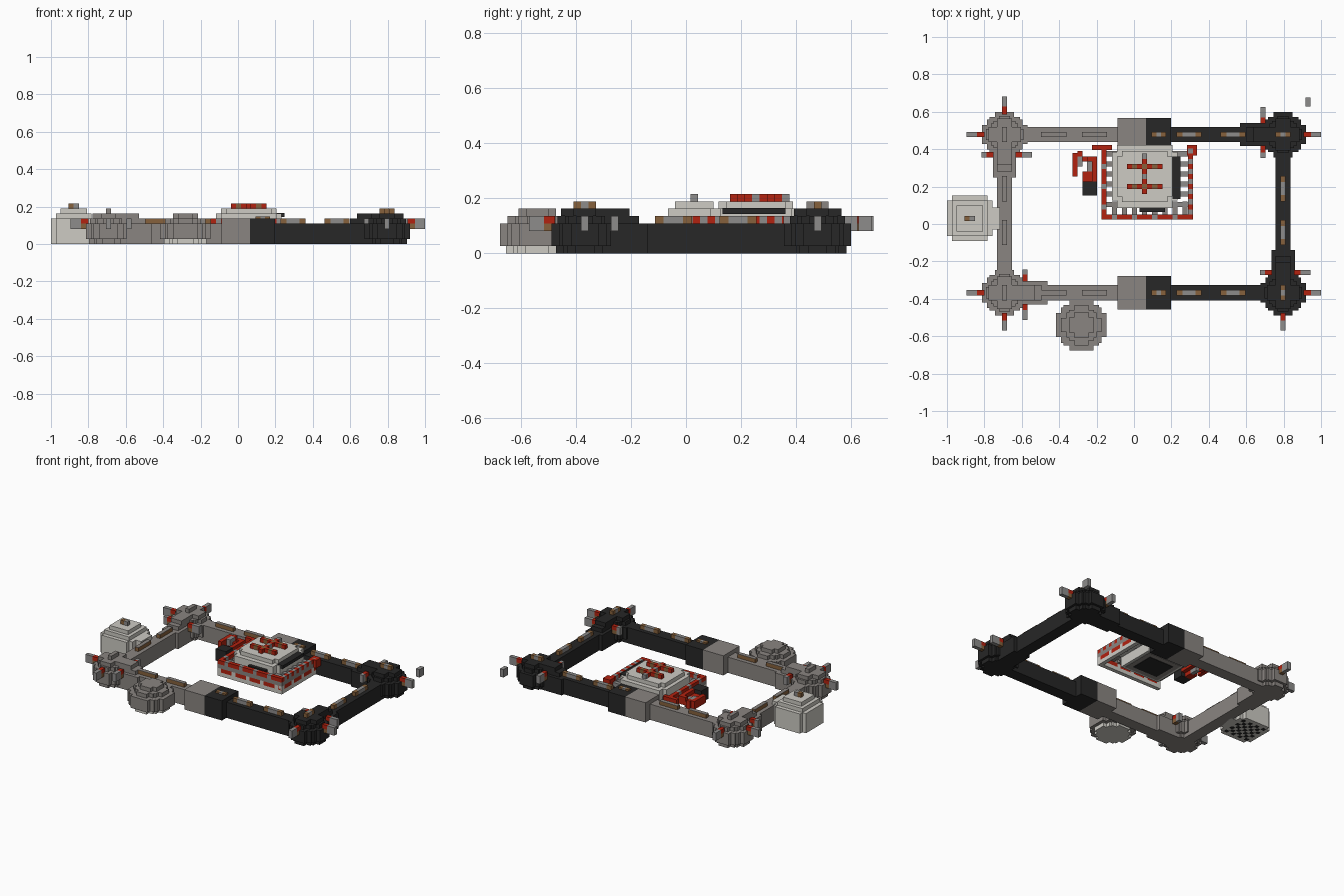
import bpy, bmesh

cube = bpy.data.objects.get("Cube")
if cube:
    bpy.data.objects.remove(cube, do_unlink=True)

V = 2 / 74  # edge of one small block

COLOURS = {
    "stone": (0.255, 0.235, 0.22), "pale": (0.61, 0.595, 0.55),
    "dark": (0.02, 0.02, 0.02), "red": (0.45, 0.016, 0.005),
    "brown": (0.24, 0.12, 0.045), "steel": (0.27, 0.265, 0.26),
}
NAMES = list(COLOURS)
MATS = []
for key, rgb in COLOURS.items():
    m = bpy.data.materials.new(key)
    m.use_nodes = True
    m.diffuse_color = (*rgb, 1)
    m.node_tree.nodes["Principled BSDF"].inputs["Base Color"].default_value = (*rgb, 1)
    MATS.append(m)


def slab(colour, outline, z0, z1):
    return colour, outline, z0, z1


def block(colour, x0, x1, y0, y1, z0, z1):
    return slab(colour, [(x0, y0), (x1, y0), (x1, y1), (x0, y1)], z0, z1)


def stepped(colour, steps, z0, z1):
    """Stepped round plate; steps are half sizes, widest first."""
    q = []
    for i, (hx, hy) in enumerate(steps):
        if i:
            q.append((hx, steps[i - 1][1]))
        q.append((hx, hy))
    pts = q + [(-x, y) for x, y in reversed(q)]
    pts += [(-x, -y) for x, y in q] + [(x, -y) for x, y in reversed(q)]
    return slab(colour, pts, z0, z1)


def disc(r):
    return [(r, r - 2.6), (r - 1, r - 1.5), (r - 1.5, r - 1), (r - 2.6, r)]


def part(name, slabs, origin=(0, 0), turn=0):
    """One object from slabs, turned by quarter turns and moved; sizes in blocks."""
    bm = bmesh.new()
    for colour, outline, z0, z1 in slabs:
        ring = []
        for x, y in outline:
            for _ in range(turn):
                x, y = -y, x
            ring.append(((x + origin[0]) * V, (y + origin[1]) * V))
        low = [bm.verts.new((x, y, z0 * V)) for x, y in ring]
        high = [bm.verts.new((x, y, z1 * V)) for x, y in ring]
        faces = [bm.faces.new(low[::-1]), bm.faces.new(high)]
        for i in range(len(ring)):
            j = (i + 1) % len(ring)
            faces.append(bm.faces.new((low[i], low[j], high[j], high[i])))
        for f in faces:
            f.material_index = NAMES.index(colour)
    bmesh.ops.recalc_face_normals(bm, faces=bm.faces)
    me = bpy.data.meshes.new(name)
    bm.to_mesh(me)
    bm.free()
    for m in MATS:
        me.materials.append(m)
    ob = bpy.data.objects.new(name, me)
    bpy.context.collection.objects.link(ob)


XL, XR, YF, YB, SPLIT = -25.6, 29.5, -13.6, 17.7, 2.4

# Frame beams
part("left_beam", [block("stone", XL - 1.5, XL + 1.5, YF, YB, 0, 4)])
part("right_beam", [block("dark", XR - 1.5, XR + 1.5, YF, YB, 0, 4)])
for side, y in (("front", YF), ("back", YB)):
    part(side + "_beam", [block("stone", XL, SPLIT, y - 1.5, y + 1.5, 0, 4),
                          block("dark", SPLIT, XR, y - 1.5, y + 1.5, 0, 4)])
    # Collar where the two colours meet
    part(side + "_collar", [block("stone", -3.3, SPLIT, y - 3.3, y + 3.3, 0, 5),
                            block("dark", SPLIT, 7.3, y - 3.3, y + 3.3, 0, 5)])
    part(side + "_collar_stud", [block("brown", 3.5, 4.5, y - .5, y + .5, 5, 5.4),
                                 block("steel", 4.5, 5.3, y - .5, y + .5, 5, 5.4),
                                 block("brown", 5.3, 6.3, y - .5, y + .5, 5, 5.4)])


# Bars along the beam tops
def bar(name, origin, turn):
    part(name, [block("brown", -2.5, -1.3, -.5, .5, 4, 5),
                block("brown", 1.3, 2.5, -.5, .5, 4, 5),
                block("steel", -1.3, 1.3, -.5, .5, 4, 5)], origin, turn)


def plain_bar(name, origin, turn):
    part(name, [block("brown", -2.5, 2.5, -.5, .5, 4, 4.9),
                block("stone", -2.5, 2.5, -.5, .5, 4.9, 5)], origin, turn)


for y in (YF, YB):
    for x in (10.9, 19.6):
        bar("right_beam_bar", (x, y), 0)
    for x in (-15.9, -7.8):
        plain_bar("left_beam_bar", (x, y), 0)
for y in (-1.7, 7):
    bar("side_beam_bar", (XR, y), 1)
    plain_bar("side_beam_bar", (XL, y), 1)


# Corner towers: one module turned round the frame
def post(x0, x1, x2, y):
    """Side post: red and brown root from x0 to x1, steel tip to x2."""
    (a, b), (c, d) = sorted((x0, x1)), sorted((x1, x2))
    return [block("brown", a, b, y - .5, y + .5, 3, 4),
            block("red", a, b, y - .5, y + .5, 4, 5),
            block("steel", c, d, y - .5, y + .5, 3, 5)]


def tower(name, origin, turn, colour, main_post=True, flip=1):
    s = [stepped(colour, disc(3.9), 0, 1), stepped(colour, disc(4.5), 1, 4),
         stepped(colour, disc(3.7), 4, 5),
         stepped(colour, [(3.2, 1.5), (1.5, 3.2)], 5, 6),
         block(colour, -2.3, 2.3, -8.5, 0, 0, 4),
         block(colour, -1.5, 1.5, -7.3, 0, 4, 5),
         block(colour, -1.5, 1.5, -6, 0, 5, 6)]
    s += post(-2.2 * flip, -3.4 * flip, -5.4 * flip, -4)
    s += post(2.2 * flip, 3.6 * flip, 4.6 * flip, -4)
    part(name, s, origin, turn)
    part(name + "_end_post", [(c, [(-y, x) for x, y in o][::-1], a, b)
                              for c, o, a, b in post(4, 5.5, 7.5, 0)], origin, turn)
    if main_post:
        part(name + "_side_post", post(-4, -5.5, -7.5, 0), origin, turn)


def crest(name, origin, turn, ends, middle):
    part(name, [block(ends, -.5, .5, -1.5, -.5, 6, 7), block(ends, -.5, .5, .5, 1.5, 6, 7),
                block(middle, -.5, .5, -.5, .5, 6, 7)], origin, turn)


tower("back_left_tower", (XL, YB), 0, "stone", flip=-1)
tower("front_left_tower", (XL, YF), 1, "stone")
tower("front_right_tower", (XR, YF), 2, "dark")
tower("back_right_tower", (XR, YB), 3, "dark", main_post=False)
crest("back_left_crest", (XL, YB), 0, "stone", "stone")
crest("front_left_crest", (XL, YF), 0, "stone", "stone")
crest("front_right_crest", (XR, YF), 0, "brown", "steel")
crest("back_right_crest", (XR, YB), 1, "brown", "steel")
part("loose_post", [block("steel", XR + 4.4, XR + 5.4, 23.2, 25, 3, 5)])

# Pale domed hut on the left beam, with a pierced floor
HUT = (-32.5, 1.1)
part("hut", [stepped("pale", [(4.5, 3.5), (3.5, 4.5)], 0, 5),
             block("pale", -3.5, 3.5, -3.5, 3.5, 5, 6),
             block("pale", -2.6, 2.6, -2.6, 2.6, 6, 7),
             block("brown", -1, 0, -.5, .5, 7, 8), block("steel", 0, 1, -.5, .5, 7, 8),
             block("pale", 4.5, 6, -2.2, 2.2, 0, 5)], HUT)
part("hut_floor_grille", [block("dark", x - .5, x + .5, y - .5, y + .5, -.01, .1)
                          for x in range(-3, 4) for y in range(-3, 4) if (x + y) % 2 == 0],
     HUT)

# Round drum in front
part("drum", [stepped("pale", disc(4.2), 0, 1), stepped("stone", disc(5), 1, 4),
              stepped("stone", disc(4), 4, 5),
              stepped("stone", [(2.5, 1.5), (1.5, 2.5)], 5, 6)], (-10.4, -20))

# Central platform
C = (2.1, 9.4)
part("platform", [block("pale", -5.5, 5.5, -5, 5, .5, 6),
                  stepped("pale", [(6.5, 4.8), (5.5, 6.2)], 3, 6),
                  stepped("pale", [(5.5, 4), (4.5, 5)], 6, 7),
                  block("stone", -4.8, 4.8, -4.3, 4.3, .4, .5),
                  block("dark", -3.5, 3.5, -3, 3, .3, .4)], C)
part("platform_side_panels", [block("dark", 5.5, 7.1, -4.5, 4, 5.3, 6.1),
                              block("dark", -1, 4, -7, -6, 4, 5)], C)
lights = [block("red" if i % 2 else "brown", i - .5, i + .5, y - .5, y + .5, 7, 8)
          for y in (-2, 2) for i in range(-3, 4)]
lights += [block("red" if j % 2 else "steel", -.5, .5, j - .5, j + .5, 7, 8)
           for j in range(-3, 5) if abs(j) != 2]
part("platform_lights", lights, C)


# Banded wall round the platform
def wall(name, count, origin, turn, low=True, gap=4):
    bands = [block("steel" if i % gap == gap // 2 else "red", i, i + 1, 0, 1, 4, 5)
             for i in range(count)]
    bands.append(block("stone", 0, count, 0, 1, 3, 4))
    if low:
        bands.append(block("pale", 0, count, 0, 1, 1, 2))
        bands += [block("pale" if i % 4 == 0 else "red", i, i + 1, 0, 1, 2, 3)
                  for i in range(count)]
    part(name, bands, (C[0] + origin[0], C[1] + origin[1]), turn)


wall("front_wall", 18, (-8.5, -8.5), 0)
wall("left_wall", 14, (-7.5, -8.5), 1, low=False)
wall("right_wall", 14, (9.6, -8.5), 1, gap=2)
part("wall_end_blocks", [block("red", -10.4, -6.5, 5.2, 6.2, 3, 5),
                         block("red", 8.4, 10.4, 4.2, 6.2, 3, 5)], C)
slats = []
for k in range(-3, 3):
    y = 2 * k
    slats += [block("stone", -7.5, -5.5, y, y + 1, 3, 4),
              block("steel", 5.5, 8.6, y, y + 1, 3, 4)]
for k in range(-4, 5):
    slats.append(block("stone", 2 * k - .5, 2 * k + .5, -7.5, -4.9, 3, 4))
part("wall_slats", slats, C)

# Broken piece beside the wall
part("side_wreck", [block("red", -14.3, -13.3, 0, 4.6, 3, 5),
                    block("red", -13.3, -12.3, 4, 5, 3, 5),
                    block("steel", -13.3, -12.3, 2, 4, 3, 5),
                    block("red", -12.3, -11.3, 3, 4, 2, 4),
                    block("red", -11.3, -9.4, 3, 4, 3, 5),
                    block("red", -10.4, -9.4, -1, 3, 3, 5),
                    block("red", -12.3, -10.4, -1, 1, 2, 4),
                    block("steel", -11.4, -10.4, 1, 3, 2, 4),
                    block("dark", -12.3, -9.4, -3.8, -1, 2, 5)], C)
